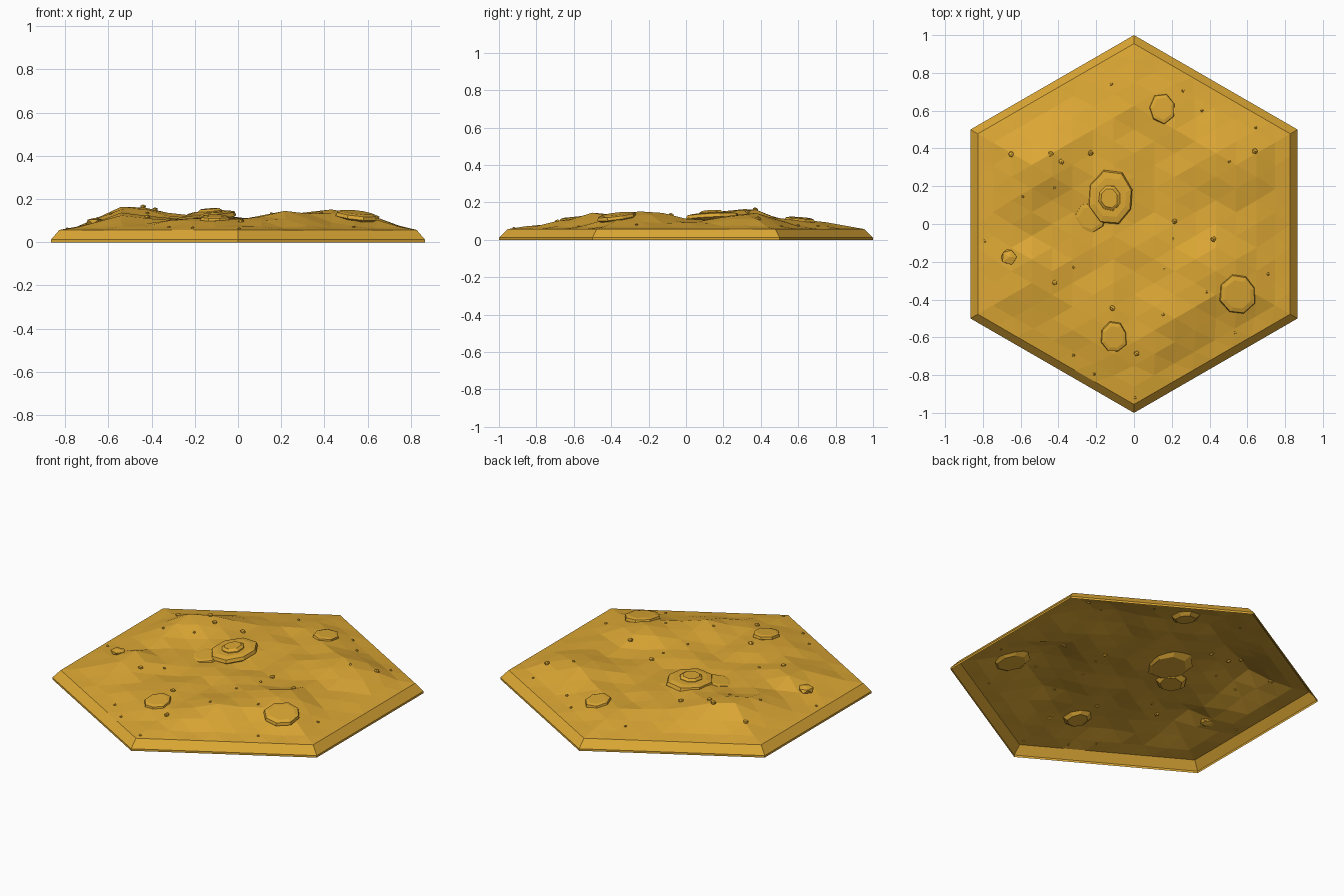
import bpy, bmesh, math, random
from mathutils import Vector, Matrix
from mathutils.bvhtree import BVHTree

if "Cube" in bpy.data.objects:
    bpy.data.objects.remove(bpy.data.objects["Cube"])

random.seed(7)
sand = bpy.data.materials.new("sand")
sand.diffuse_color = (0.72, 0.39, 0.035, 1)
sand.use_nodes = True
sand.node_tree.nodes["Principled BSDF"].inputs["Base Color"].default_value = sand.diffuse_color

N = 8          # grid rings from centre to rim
RIM_R, RIM_Z = 0.955, 0.057


def finish(bm, name):
    me = bpy.data.meshes.new(name)
    bm.to_mesh(me)
    bm.free()
    me.materials.append(sand)
    ob = bpy.data.objects.new(name, me)
    bpy.context.collection.objects.link(ob)
    return ob


# dune peaks: x, y, added height, spread
PEAKS = [(-0.54, 0.25, 0.058, 0.16), (-0.43, 0.37, 0.045, 0.14),
         (0.43, -0.25, 0.058, 0.16), (0.22, -0.50, 0.045, 0.15),
         (0.43, 0.35, 0.045, 0.17), (0.65, 0.25, 0.02, 0.14),
         (-0.54, -0.25, 0.03, 0.14), (-0.22, -0.62, 0.02, 0.14),
         (-0.11, 0.20, 0.02, 0.16), (0.10, 0.66, 0.012, 0.12)]


def height(x, y, ring):
    base = [0.104] * 5 + [0.102, 0.09, 0.07, RIM_Z]
    if ring == N:
        return RIM_Z
    fade = min(1, (N - ring) / 2.5)
    bump = sum(a * math.exp(-((x - px) ** 2 + (y - py) ** 2) / s ** 2)
               for px, py, a, s in PEAKS)
    return base[ring] + fade * (bump + random.uniform(-0.011, 0.011))


# terrain on a triangular grid, open underneath
bm = bmesh.new()
grid = {}
for q in range(-N, N + 1):
    for r in range(-N, N + 1):
        ring = max(abs(q), abs(r), abs(q + r))
        if ring <= N:
            x, y = q * math.sqrt(3) / 2 / N, (r + q / 2) / N
            k = RIM_R if ring == N else 1
            if ring == N - 1:
                k = 0.985
            grid[q, r] = bm.verts.new((x * k, y * k, height(x, y, ring)))
for q, r in grid:
    for tri in (((q, r), (q + 1, r), (q, r + 1)),
                ((q, r), (q + 1, r - 1), (q + 1, r))):
        if all(t in grid for t in tri):
            bm.faces.new([grid[t] for t in tri])
bm.normal_update()
ground = BVHTree.FromBMesh(bm)
finish(bm, "terrain")

# bevelled hexagonal skirt
bm = bmesh.new()
loops = [[bm.verts.new((rad * math.sin(i * math.pi / 3), rad * math.cos(i * math.pi / 3), z))
          for i in range(6)] for rad, z in ((1, 0), (1, 0.012), (RIM_R, RIM_Z))]
for lo, hi in zip(loops, loops[1:]):
    for i in range(6):
        j = (i + 1) % 6
        bm.faces.new((lo[j], lo[i], hi[i], hi[j]))
finish(bm, "rim")


def ground_z(x, y):
    hit = ground.ray_cast(Vector((x, y, 1)), Vector((0, 0, -1)))[0]
    return hit.z if hit else RIM_Z


def slab(name, x, y, rx, ry, low, high, tilt=(0, 0), sides=8):
    """Flat faceted boulder with a chamfered top, set into the ground."""
    bm = bmesh.new()
    rings = []
    offs = [random.uniform(0.9, 1.06) for _ in range(sides)]
    for k, z in ((0.72, low), (1, low * 0.2 + high * 0.1), (0.95, high * 0.7), (0.72, high)):
        rings.append([bm.verts.new((rx * k * o * math.cos(a), ry * k * o * math.sin(a), z))
                      for a, o in ((2 * math.pi * (i + 0.4) / sides, offs[i])
                                   for i in range(sides))])
    for lo, hi in zip(rings, rings[1:]):
        for i in range(sides):
            j = (i + 1) % sides
            bm.faces.new((lo[i], lo[j], hi[j], hi[i]))
    bm.faces.new(rings[-1])
    bm.faces.new(rings[0][::-1])
    m = (Matrix.Translation((x, y, ground_z(x, y)))
         @ Matrix.Rotation(tilt[0], 4, 'X') @ Matrix.Rotation(tilt[1], 4, 'Y'))
    bm.transform(m)
    return finish(bm, name)


# boulders
slab("boulder_centre", -0.12, 0.14, 0.125, 0.145, -0.025, 0.022, (0.05, -0.06))
slab("boulder_centre_cap", -0.13, 0.14, 0.065, 0.075, 0.0, 0.036, (0.04, -0.08))
slab("boulder_centre_side", -0.23, 0.03, 0.085, 0.085, -0.025, 0.012, (0.1, -0.1), 7)
slab("boulder_right", 0.55, -0.37, 0.10, 0.11, -0.02, 0.020, (0.12, 0.10))
slab("boulder_front", -0.105, -0.60, 0.072, 0.085, -0.02, 0.016, (0.1, 0))
slab("boulder_back", 0.15, 0.61, 0.072, 0.08, -0.02, 0.016, (-0.08, 0.05), 7)


def pebble(name, x, y, r, squash=0.75):
    bm = bmesh.new()
    bmesh.ops.create_icosphere(bm, subdivisions=1, radius=r)
    for v in bm.verts:
        v.co *= random.uniform(0.85, 1.1)
        v.co.z *= squash
    bm.transform(Matrix.Translation((x, y, ground_z(x, y) + r * 0.1)))
    finish(bm, name)


# egg-shaped stone and scattered pebbles
pebble("stone_left", -0.66, -0.175, 0.045, 0.5)
LARGE = [(-0.65, 0.37), (-0.44, 0.37), (-0.385, 0.33), (-0.23, 0.375), (0.64, 0.385),
         (0.215, 0.015), (0.42, -0.08), (-0.42, -0.31), (-0.115, -0.445), (0.015, -0.685)]
SMALL = [(0.26, 0.705), (0.645, 0.51), (0.505, 0.33), (-0.42, 0.19), (-0.59, 0.145),
         (-0.79, -0.09), (-0.32, -0.23), (0.205, -0.08), (0.155, -0.235), (0.155, -0.48),
         (0.385, -0.36), (0.71, -0.265), (-0.32, -0.695), (-0.21, -0.795), (0.535, -0.575),
         (-0.12, 0.74), (0.36, 0.6), (0.005, -0.92)]
for i, (x, y) in enumerate(LARGE):
    pebble(f"pebble_{i}", x, y, 0.016)
for i, (x, y) in enumerate(SMALL):
    pebble(f"grit_{i}", x, y, 0.009)
